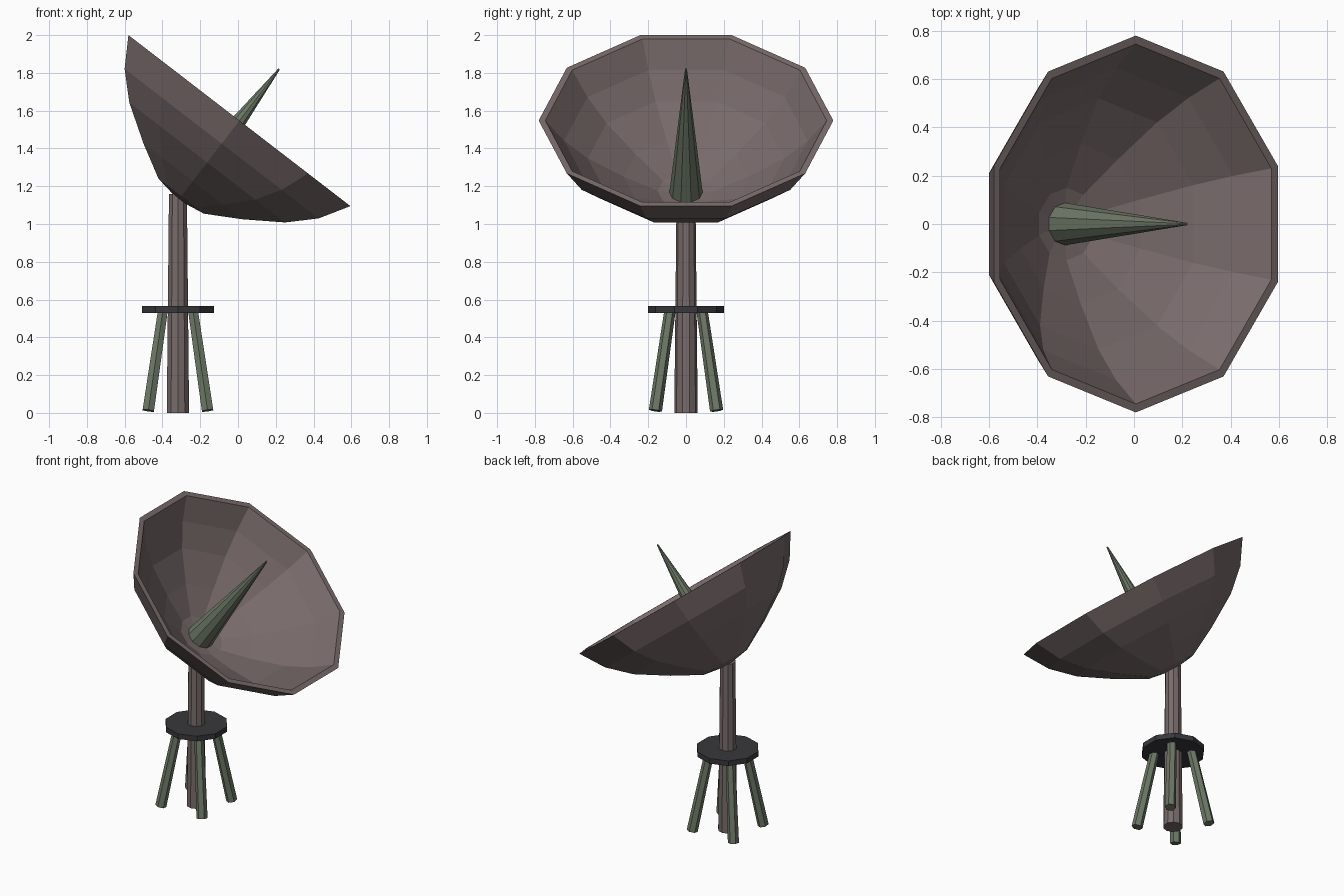
import bpy, bmesh, math
from mathutils import Vector, Matrix

if "Cube" in bpy.data.objects:
    bpy.data.objects.remove(bpy.data.objects["Cube"])


def material(name, rgb):
    m = bpy.data.materials.new(name)
    m.diffuse_color = (*rgb, 1)
    m.use_nodes = True
    m.node_tree.nodes["Principled BSDF"].inputs["Base Color"].default_value = m.diffuse_color
    return m


BROWN = material("dusty brown", (0.19, 0.145, 0.145))
GREEN = material("grey green", (0.15, 0.185, 0.13))
DARK = material("dark slate", (0.04, 0.04, 0.046))


def lathe(name, profile, sides, origin, axis, mat, phase=0.0):
    """Revolve (radius, height) points round an axis; radius 0 closes to a point.
    Phase 0 puts a corner on the +y side."""
    axis = Vector(axis).normalized()
    v = Vector((0, 1, 0))
    v = (v - axis * v.dot(axis)).normalized()
    u = v.cross(axis)
    bm = bmesh.new()
    rings = []
    for r, h in profile:
        c = Vector(origin) + axis * h
        if r == 0:
            rings.append([bm.verts.new(c)] * sides)
        else:
            angles = [phase + 2 * math.pi * i / sides for i in range(sides)]
            rings.append([bm.verts.new(c + (v * math.cos(a) + u * math.sin(a)) * r)
                          for a in angles])
    for a, b in zip(rings, rings[1:]):
        for i in range(sides):
            j = (i + 1) % sides
            quad = list(dict.fromkeys((a[i], a[j], b[j], b[i])))
            bm.faces.new(quad)
    for ring, r in ((rings[0], profile[0][0]), (rings[-1], profile[-1][0])):
        if r:
            bm.faces.new(ring)
    bmesh.ops.recalc_face_normals(bm, faces=bm.faces)
    me = bpy.data.meshes.new(name)
    bm.to_mesh(me)
    bm.free()
    me.materials.append(mat)
    ob = bpy.data.objects.new(name, me)
    bpy.context.collection.objects.link(ob)
    return ob


UP = (0, 0, 1)
POLE_X = -0.318
RIM = (0.0075, 0, 1.5475)      # centre of the dish opening
AIM = (0.610, 0, 0.792)        # direction the dish faces

# Dish: outer shell, rim, then inner shell
outer = [(0, -0.53), (0.16, -0.505), (0.347, -0.405), (0.547, -0.28), (0.682, -0.154), (0.78, 0)]
inner = [(0.745, 0), (0.645, -0.135), (0.52, -0.253), (0.33, -0.374), (0.15, -0.47), (0, -0.495)]
lathe("dish", outer + inner, 10, RIM, AIM, BROWN)

# Feed spike
lathe("feed_spike", [(0.09, -0.50), (0.005, 0.345)], 10, RIM, AIM, GREEN)

# Pole and collar plate
lathe("pole", [(0.062, 0), (0.05, 1.16)], 10, (POLE_X, 0, 0), UP, BROWN)
lathe("collar_plate", [(0.2, 0.53), (0.2, 0.565)], 10, (POLE_X, 0, 0), UP, DARK)

# Four splayed legs on the diagonals
for sx, side in ((-1, "left"), (1, "right")):
    for sy, end in ((-1, "front"), (1, "back")):
        foot = Vector((POLE_X + sx * 0.157, sy * 0.162, 0.012))
        top = Vector((POLE_X + sx * 0.08, sy * 0.085, 0.54))
        lathe(f"{end}_{side}_leg", [(0.035, 0), (0.03, (top - foot).length)], 6,
              foot, top - foot, GREEN)
